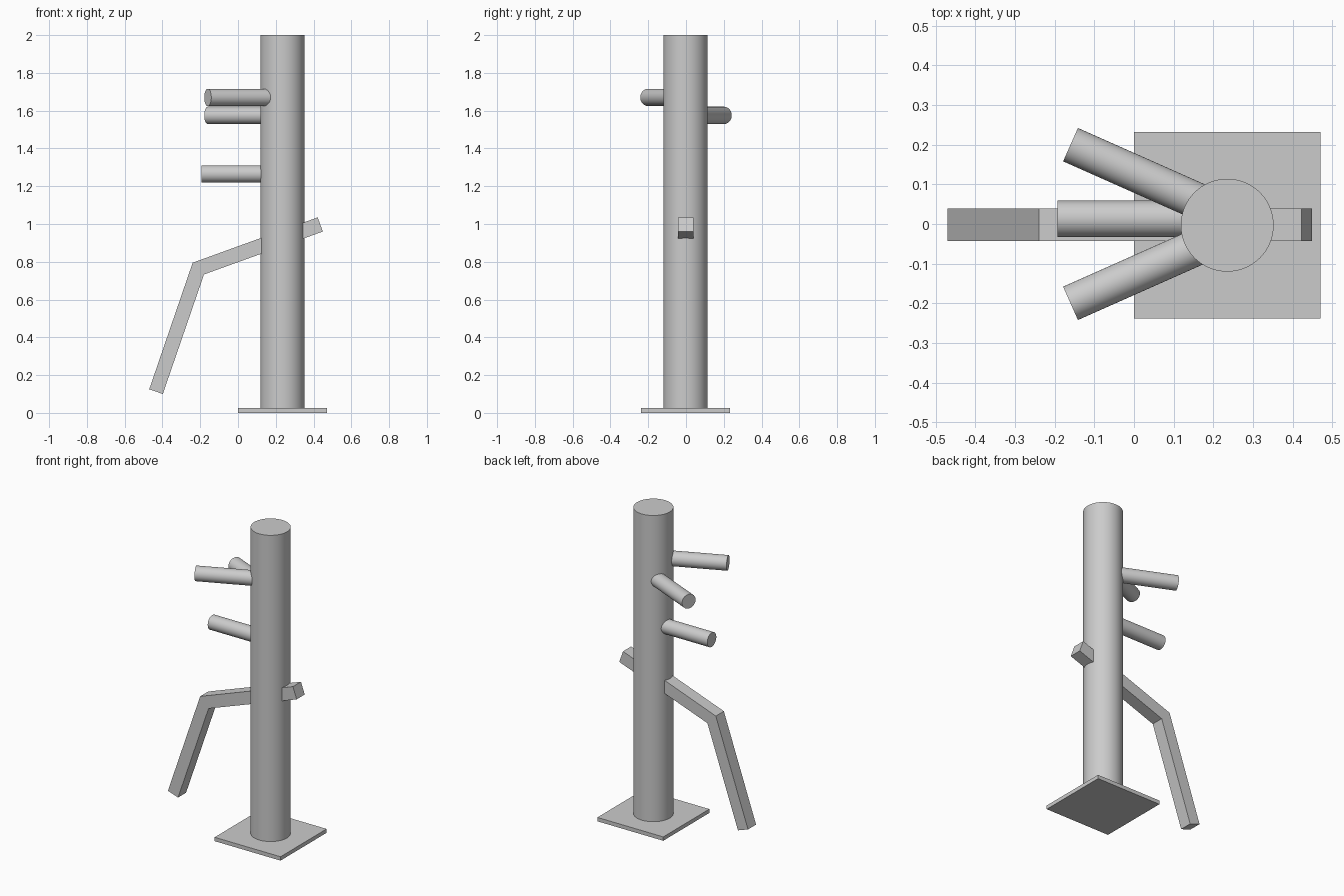
import bpy, bmesh, math
from mathutils import Vector

cube = bpy.data.objects.get("Cube")
if cube:
    bpy.data.objects.remove(cube, do_unlink=True)

# Single plain grey
grey = bpy.data.materials.new("plain_grey")
grey.use_nodes = True
colour = (0.6, 0.6, 0.6, 1)
grey.diffuse_color = colour
grey.node_tree.nodes["Principled BSDF"].inputs["Base Color"].default_value = colour

POST_X = 0.235
POST_Y = -0.003


def finish(obj, name):
    obj.name = name
    obj.data.materials.append(grey)
    return obj


def rod(name, start, end, radius, sides=64):
    """Smooth cylinder running between two points."""
    a, b = Vector(start), Vector(end)
    bpy.ops.mesh.primitive_cylinder_add(
        vertices=sides, radius=radius, depth=(b - a).length, location=(a + b) / 2,
        rotation=(b - a).to_track_quat("Z", "Y").to_euler())
    bpy.ops.object.shade_smooth_by_angle(angle=math.radians(30))
    return finish(bpy.context.object, name)


def extruded_profile(name, points, y_front, y_back):
    """Side outline in x and z, extruded along y."""
    bm = bmesh.new()
    face = bm.faces.new([bm.verts.new((x, y_front, z)) for x, z in points])
    extruded = bmesh.ops.extrude_face_region(bm, geom=[face])["geom"]
    moved = [v for v in extruded if isinstance(v, bmesh.types.BMVert)]
    bmesh.ops.translate(bm, verts=moved, vec=(0, y_back - y_front, 0))
    bmesh.ops.recalc_face_normals(bm, faces=bm.faces)
    mesh = bpy.data.meshes.new(name)
    bm.to_mesh(mesh)
    bm.free()
    obj = bpy.data.objects.new(name, mesh)
    bpy.context.collection.objects.link(obj)
    return finish(obj, name)


# Square base plate
bpy.ops.mesh.primitive_cube_add(size=1, location=(POST_X, POST_Y, 0.0125))
base = finish(bpy.context.object, "base_plate")
base.scale = (0.47, 0.47, 0.025)

# Upright post
rod("post", (POST_X, POST_Y, 0.02), (POST_X, POST_Y, 2), 0.117, 96)

# Two splayed upper arms at staggered heights, and a straight lower arm
for name, side, z in (("upper_arm_front", -1, 1.67), ("upper_arm_back", 1, 1.575)):
    rod(name, (-0.16, side * 0.2, z), (0.2, side * 0.04, z), 0.046)
rod("lower_arm", (-0.193, 0.013, 1.265), (0.2, 0.013, 1.265), 0.046)

# Bent square leg passing through the post
extruded_profile("bent_leg", [
    (0.422, 1.035), (-0.24, 0.795), (-0.47, 0.125),
    (-0.398, 0.10), (-0.18, 0.733), (0.449, 0.96)], -0.043, 0.039)
